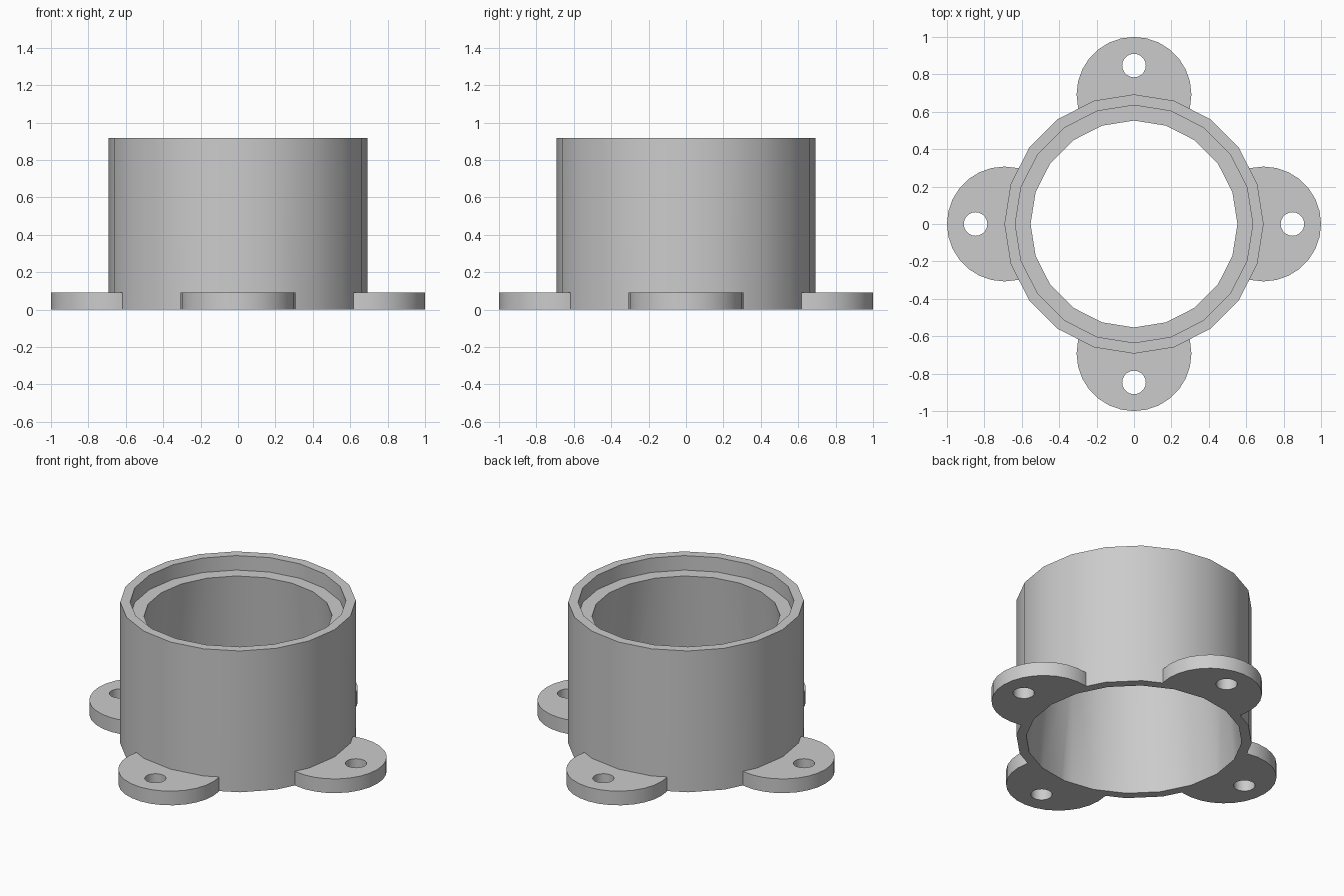
import bpy, bmesh
from math import radians, sin, cos
from mathutils import Matrix, Vector

if "Cube" in bpy.data.objects:
    bpy.data.objects.remove(bpy.data.objects["Cube"], do_unlink=True)

SIDES = 20
OUTER, HEIGHT = 0.693, 0.917
WIDE, NARROW, LEDGE = 0.635, 0.553, 0.823   # bore radii and recess floor height
TAB_R, TAB_H, HOLE_R, HOLE_POS = 0.307, 0.092, 0.063, 0.847

grey = bpy.data.materials.new("plain grey")
grey.use_nodes = True
grey.diffuse_color = (0.6, 0.6, 0.6, 1)
grey.node_tree.nodes["Principled BSDF"].inputs["Base Color"].default_value = (0.6, 0.6, 0.6, 1)


def frustum(name, r_low, r_high, z_low, z_high, sides, centre=(0, 0)):
    """Closed cylinder or cone section between two heights."""
    bm = bmesh.new()
    place = Matrix.Translation((centre[0], centre[1], (z_low + z_high) / 2))
    bmesh.ops.create_cone(bm, cap_ends=True, segments=sides, radius1=r_low,
                          radius2=r_high, depth=z_high - z_low, matrix=place)
    mesh = bpy.data.meshes.new(name)
    bm.to_mesh(mesh)
    bm.free()
    mesh.materials.append(grey)
    obj = bpy.data.objects.new(name, mesh)
    bpy.context.collection.objects.link(obj)
    return obj


def combine(target, tool, operation):
    """Apply a boolean and discard the helper."""
    tool.hide_render = True
    mod = target.modifiers.new("combine", 'BOOLEAN')
    mod.operation, mod.solver, mod.object = operation, 'EXACT', tool
    bpy.ops.object.select_all(action='DESELECT')
    target.select_set(True)
    bpy.context.view_layer.objects.active = target
    bpy.ops.object.modifier_apply(modifier=mod.name)
    bpy.data.objects.remove(tool, do_unlink=True)


# Collar body
collar = frustum("mounting_collar", OUTER, OUTER, 0, HEIGHT, SIDES)

# Four round mounting tabs
directions = [(1, 0), (0, 1), (-1, 0), (0, -1)]
for x, y in directions:
    tab = frustum("tab", TAB_R, TAB_R, 0, TAB_H, 28, (x * OUTER, y * OUTER))
    combine(collar, tab, 'UNION')

# Tapered bore, continued a little past the base, and the stepped rim recess
slope = (WIDE - NARROW) / LEDGE
extra = 0.1
top = LEDGE + 0.04
combine(collar, frustum("bore", WIDE + slope * extra, NARROW - slope * (top - LEDGE),
                        -extra, top, SIDES), 'DIFFERENCE')
combine(collar, frustum("recess", WIDE, WIDE, LEDGE, HEIGHT + extra, SIDES), 'DIFFERENCE')

# Screw holes
for x, y in directions:
    hole = frustum("hole", HOLE_R, HOLE_R, -extra, TAB_H + extra, SIDES,
                   (x * HOLE_POS, y * HOLE_POS))
    combine(collar, hole, 'DIFFERENCE')

# Smooth walls with crisp rims
bpy.ops.object.shade_smooth_by_angle(angle=radians(30))
